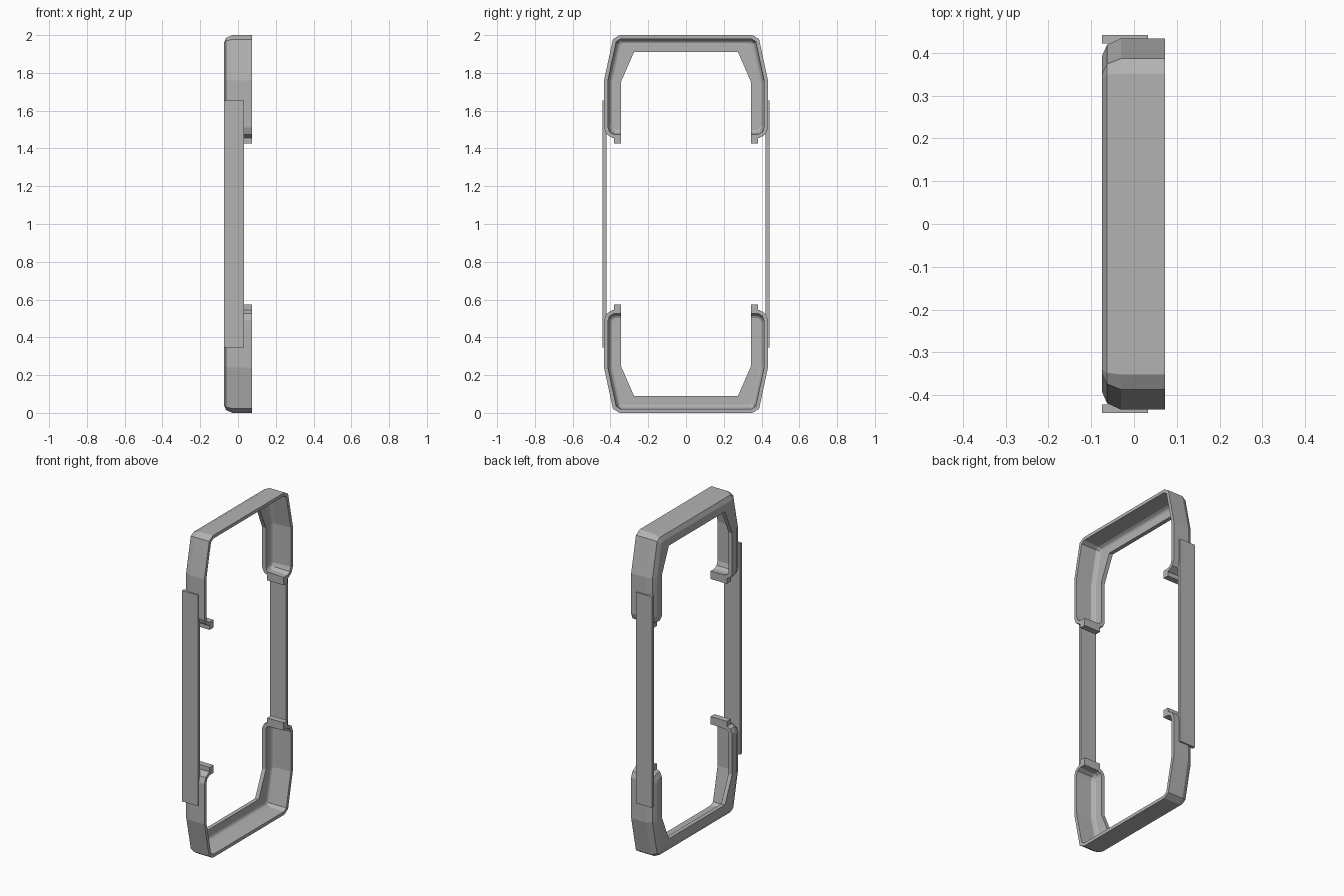
import bpy, bmesh
from mathutils import Vector

cube = bpy.data.objects.get("Cube")
if cube:
    bpy.data.objects.remove(cube, do_unlink=True)

grey = bpy.data.materials.new("mid_grey")
grey.use_nodes = True
grey.diffuse_color = (0.45, 0.45, 0.45, 1)
grey.node_tree.nodes["Principled BSDF"].inputs["Base Color"].default_value = (0.45, 0.45, 0.45, 1)


def finish(name, bm):
    bmesh.ops.recalc_face_normals(bm, faces=bm.faces)
    mesh = bpy.data.meshes.new(name)
    bm.to_mesh(mesh)
    bm.free()
    mesh.materials.append(grey)
    obj = bpy.data.objects.new(name, mesh)
    bpy.context.collection.objects.link(obj)
    return obj


def box(name, low, high):
    bm = bmesh.new()
    bmesh.ops.create_cube(bm, size=1)
    low, high = Vector(low), Vector(high)
    for v in bm.verts:
        v.co = (low + high) / 2 + v.co * (high - low)
    return finish(name, bm)


def mirrored(half):
    return [Vector((-y, z)) for y, z in reversed(half)] + [Vector(p) for p in half]


def inset(path, d):
    """Offset an open path inwards with mitred corners."""
    dirs = [(b - a).normalized() for a, b in zip(path, path[1:])]
    norms = [Vector((t.y, -t.x)) for t in dirs]
    norms = [norms[0]] + norms + [norms[-1]]
    return [p + (m + n) * d / (1 + m.dot(n)) for p, m, n in zip(path, norms, norms[1:])]


# Outline of an end cap in the y-z plane, and the rim of its back flange
outer = mirrored([(0.352, 2), (0.387, 1.978), (0.434, 1.76), (0.434, 1.51),
                  (0.421, 1.475), (0.388, 1.455), (0.345, 1.455)])
rim = mirrored([(0.265, 1.91), (0.275, 1.91), (0.345, 1.75), (0.345, 1.53),
                (0.345, 1.52), (0.345, 1.51), (0.345, 1.5)])

# Wall section as (inset, x): open front, bevelled back, rounded inside
section = [(0.02, 0.073), (0, 0.073), (0, -0.03), (0.015, -0.063), (0.042, -0.075),
           (None, -0.075), (None, -0.05), (0.043, -0.05), (0.033, -0.045),
           (0.024, -0.03)]


def end_cap(name, flip):
    bm = bmesh.new()
    rings = []
    for d, x in section:
        line = rim if d is None else inset(outer, d)
        rings.append([bm.verts.new((x, p.x, 2 - p.y if flip else p.y)) for p in line])
    for a, b in zip(rings, rings[1:] + rings[:1]):
        for i in range(len(a) - 1):
            bm.faces.new((a[i], a[i + 1], b[i + 1], b[i]))
    for end in (0, -1):
        bm.faces.new([r[end] for r in rings])
    return finish(name, bm)


for place, flip in (("top", False), ("bottom", True)):
    cap = end_cap(place + "_end_cap", flip)
    # Small hook tabs on the tips of the cap legs
    for side, s in (("front", -1), ("back", 1)):
        ys = sorted((s * 0.344, s * 0.382))
        zs = (0.525, 0.573) if flip else (1.427, 1.475)
        box(f"{place}_{side}_tab", (-0.04, ys[0], zs[0]), (0.073, ys[1], zs[1]))

# Flat straps joining the two caps
for side, s in (("front", -1), ("back", 1)):
    ys = sorted((s * 0.422, s * 0.442))
    box(side + "_strap", (-0.075, ys[0], 0.345), (0.033, ys[1], 1.655))
